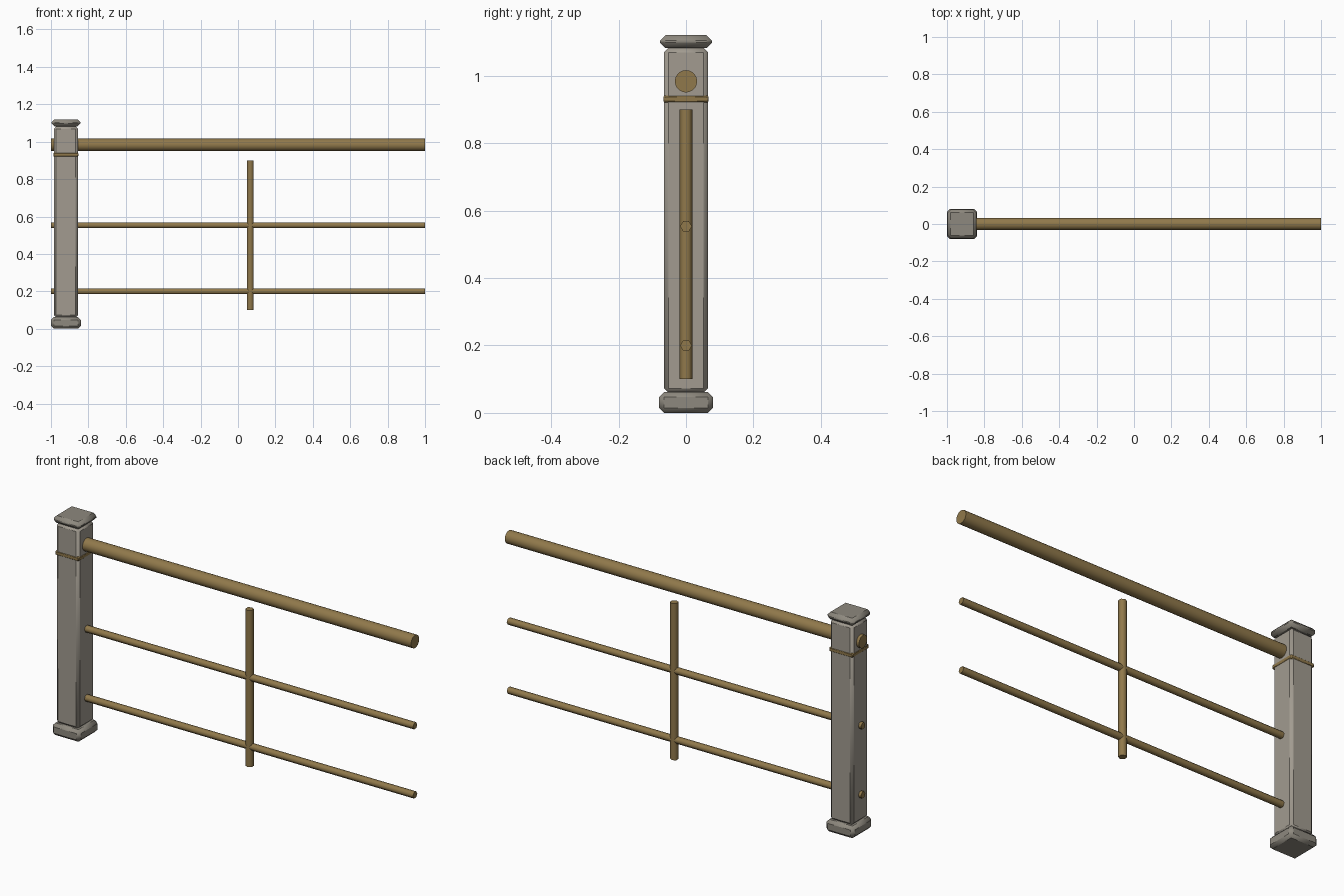
import bpy, bmesh, math
from mathutils import Matrix

if "Cube" in bpy.data.objects:
    bpy.data.objects.remove(bpy.data.objects["Cube"])

POST_X = -0.92


def material(name, rgb):
    m = bpy.data.materials.new(name)
    m.diffuse_color = (*rgb, 1)
    m.use_nodes = True
    m.node_tree.nodes["Principled BSDF"].inputs["Base Color"].default_value = m.diffuse_color
    return m


stone = material("stone", (0.36, 0.33, 0.28))
dark_stone = material("dark_stone", (0.27, 0.25, 0.21))
bronze = material("bronze", (0.28, 0.19, 0.07))


def finish(name, bm, mat, angle):
    me = bpy.data.meshes.new(name)
    bm.to_mesh(me)
    bm.free()
    me.materials.append(mat)
    ob = bpy.data.objects.new(name, me)
    bpy.context.collection.objects.link(ob)
    bpy.ops.object.select_all(action='DESELECT')
    ob.select_set(True)
    bpy.context.view_layer.objects.active = ob
    bpy.ops.object.shade_smooth_by_angle(angle=math.radians(angle))
    return ob


# Square block centred on the post, with chamfered edges
def block(name, half, z0, z1, bevel, mat):
    bm = bmesh.new()
    bmesh.ops.create_cube(bm, size=1, matrix=Matrix.Translation((POST_X, 0, (z0 + z1) / 2))
                          @ Matrix.Diagonal((2 * half, 2 * half, z1 - z0, 1)))
    bmesh.ops.bevel(bm, geom=bm.edges[:], offset=bevel, segments=1,
                    profile=0.5, affect='EDGES')
    finish(name, bm, mat, 40)


# Round bar along x or z; spin sets where the first vertex points
def bar(name, centre, length, radius, sides, axis, spin=0):
    bm = bmesh.new()
    rot = Matrix.Rotation(math.pi / 2, 4, 'Y') if axis == 'X' else Matrix()
    bmesh.ops.create_cone(bm, cap_ends=True, segments=sides, radius1=radius,
                          radius2=radius, depth=length,
                          matrix=Matrix.Translation(centre) @ rot
                          @ Matrix.Rotation(math.radians(spin), 4, 'Z'))
    finish(name, bm, bronze, 65 if sides < 8 else 40)


# Post: base, shaft, cap and metal collar
block("post_base", 0.08, 0.0, 0.062, 0.015, dark_stone)
block("post_shaft", 0.065, 0.06, 1.082, 0.013, stone)
block("post_cap", 0.077, 1.082, 1.12, 0.016, dark_stone)
block("post_collar", 0.067, 0.92, 0.941, 0.004, bronze)

# Handrail and two thin lower rails
bar("handrail", (0, 0, 0.983), 2.0, 0.033, 20, 'X')
for i, z in enumerate((0.2, 0.553)):
    bar(f"lower_rail_{i + 1}", (0, 0, z), 2.0, 0.0175, 6, 'X')

# Upright baluster
bar("baluster", (0.066, 0, 0.5), 0.8, 0.02, 6, 'Z')
